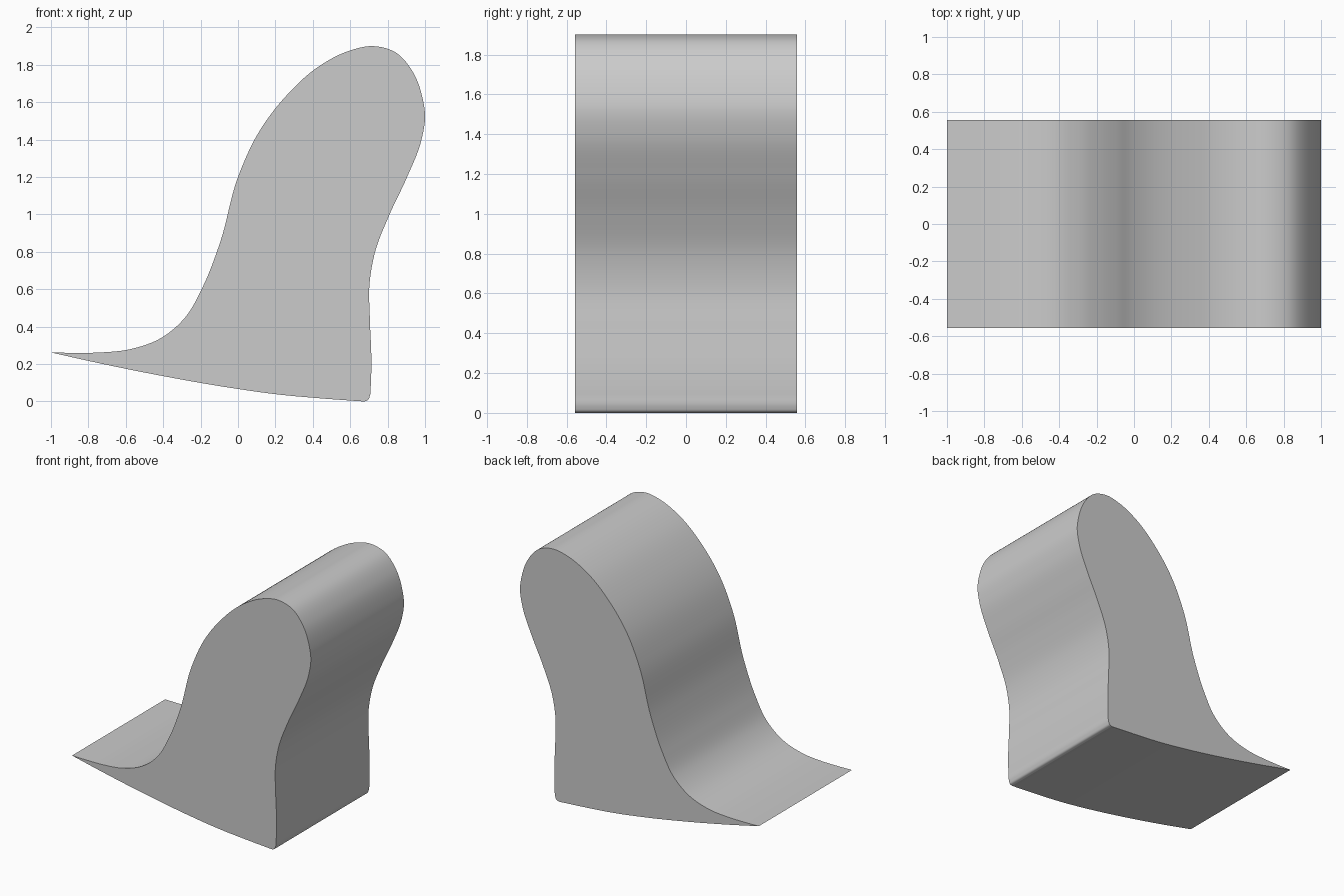
import bpy, bmesh
from mathutils import Vector

if "Cube" in bpy.data.objects:
    bpy.data.objects.remove(bpy.data.objects["Cube"])

HALF_WIDTH = 0.557
STEPS = 8

# Side profile (x, z): from the thin tip, over the rounded head, down the heel, back along the sole
upper = [(-1, .262), (-.87, .26), (-.74, .262), (-.58, .279), (-.407, .342), (-.283, .449), (-.19, .61),
         (-.096, .85), (0, 1.2), (.107, 1.433), (.25, 1.626), (.44, 1.797), (.6, 1.877),
         (.72, 1.9), (.84, 1.868), (.936, 1.76), (.987, 1.62), (1.0, 1.53), (.98, 1.396),
         (.904, 1.2), (.808, .995), (.733, .80), (.703, .626), (.705, .44), (.713, .22),
         (.71, .09), (.705, .03), (.695, .008), (.675, 0)]
sole = [(.675, 0), (.44, .017), (.22, .037), (0, .067), (-.417, .139), (-.72, .2), (-1, .262)]


def smooth_path(points):
    """Cubic curve through the points, with tangents weighted by chord length."""
    p = [Vector(q) for q in points]
    d = [(b - a).length for a, b in zip(p, p[1:])]
    slope = [(b - a) / l for a, b, l in zip(p, p[1:], d)]
    tan = [slope[0]]
    for i in range(1, len(p) - 1):
        tan.append((slope[i - 1] * d[i] + slope[i] * d[i - 1]) / (d[i - 1] + d[i]))
    tan.append(slope[-1])
    out = []
    for i, l in enumerate(d):
        for s in range(STEPS):
            t = s / STEPS
            out.append(p[i] * (2*t**3 - 3*t**2 + 1) + tan[i] * l * (t**3 - 2*t**2 + t)
                       + p[i + 1] * (3*t**2 - 2*t**3) + tan[i + 1] * l * (t**3 - t**2))
    return out


# Extrude the profile across the full width
bm = bmesh.new()
outline = smooth_path(upper) + smooth_path(sole)
face = bm.faces.new([bm.verts.new((v.x, -HALF_WIDTH, v.y)) for v in outline])
new = bmesh.ops.extrude_face_region(bm, geom=[face], use_keep_orig=True)["geom"]
bmesh.ops.translate(bm, vec=(0, 2 * HALF_WIDTH, 0),
                    verts=[g for g in new if isinstance(g, bmesh.types.BMVert)])
bmesh.ops.recalc_face_normals(bm, faces=bm.faces[:])

mesh = bpy.data.meshes.new("curved_body")
bm.to_mesh(mesh)
bm.free()
body = bpy.data.objects.new("curved_body", mesh)
bpy.context.collection.objects.link(body)
bpy.context.view_layer.objects.active = body
body.select_set(True)
bpy.ops.object.shade_smooth_by_angle()
